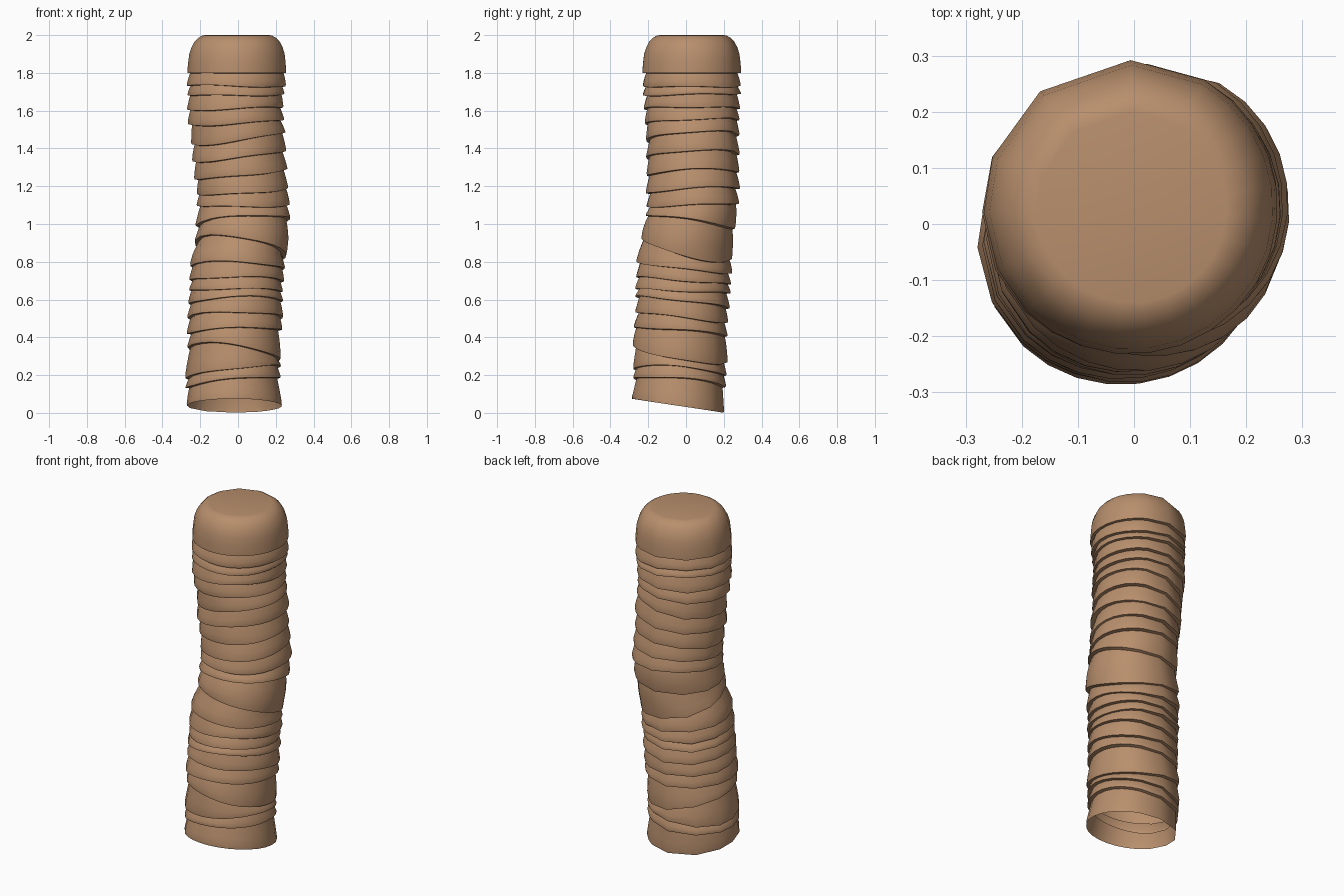
import bpy, bmesh, math, random
from mathutils import Vector

random.seed(4)
if "Cube" in bpy.data.objects:
    bpy.data.objects.remove(bpy.data.objects["Cube"], do_unlink=True)

# Seams of the wrapped cloth, bottom to top: height, rise toward +x, rise toward +y
SEAMS = [(.038, 0, -.037), (.16, .025, -.02), (.215, .03, -.02), (.315, -.035, -.045),
         (.43, .01, -.02), (.505, 0, -.03), (.585, .01, -.03), (.645, 0, -.012),
         (.70, 0, -.02), (.77, -.01, -.03), (.87, -.04, -.06), (1.01, .015, -.035),
         (1.10, 0, .01), (1.175, .015, .015), (1.265, .025, .01), (1.36, .03, .01),
         (1.455, .035, .015), (1.54, .015, .01), (1.61, .01, 0), (1.685, 0, .005),
         (1.73, -.005, 0), (1.80, 0, 0)]

# Bent centre line: height, x, y, radius
PATH = [(0, -.018, -.045, .248), (.2, -.027, -.033, .249), (.4, -.018, -.03, .25),
        (.6, -.012, -.018, .25), (.8, -.002, -.008, .252), (.95, .026, .012, .248),
        (1.1, .028, .036, .245), (1.4, .005, .036, .248), (1.6, -.014, .031, .254),
        (1.8, -.006, .03, .262), (2.01, -.004, .03, .262)]

# Uneven sides: fine at the front, coarse at the back left
ANGLES = [math.radians(a) for a in
          [*range(-135, 48, 13), 60, 90, 128, 160, 182, 205]]


def centre(z):
    """Smoothly interpolated x, y and radius at a height."""
    for low, high in zip(PATH, PATH[1:]):
        if z <= high[0]:
            t = max(0, (z - low[0]) / (high[0] - low[0]))
            t = t * t * (3 - 2 * t)
            return Vector(low[1:]).lerp(Vector(high[1:]), t)
    return Vector(PATH[-1][1:])


bm = bmesh.new()
rings = []


def add_ring(height, inset):
    """Add a ring; height and inset are functions of the angle."""
    ring = []
    for a in ANGLES:
        z = height(a)
        x, y, r = centre(z)
        r -= inset(a)
        ring.append(bm.verts.new((x + r * math.cos(a), y + r * math.sin(a), z)))
    rings.append(ring)


def seam_height(seam, wobble, phase):
    z, rise_x, rise_y = seam
    return lambda a: (z + rise_x * math.cos(a) + rise_y * math.sin(a)
                      + wobble * math.sin(3 * a + phase))


def ripple(base, amount, phase):
    return lambda a: base + amount * math.sin(2 * a + phase)


# Overlapping folds: flared lip below, narrowing to a tuck under the next lip
heights = [seam_height(s, .004 if 0 < i < len(SEAMS) - 1 else 0, random.uniform(0, 6))
           for i, s in enumerate(SEAMS)]
for low, high in zip(heights, heights[1:]):
    phase = random.uniform(0, 6)
    lip = ripple(0, .004, phase)
    add_ring(low, lip)
    for t, inset in ((.12, -.001), (.45, .005), (.75, .011), (.97, .017)):
        add_ring(lambda a, t=t: low(a) + t * (high(a) - low(a)),
                 ripple(inset, .003, phase + t))

# Rounded cap
for z, inset in ((1.80, 0), (1.815, 0), (1.86, .004), (1.90, .009), (1.935, .02),
                 (1.965, .036), (1.985, .055), (1.997, .076), (2.0, .092)):
    add_ring(lambda a: z, lambda a: inset)

# Skin the rings and close the top, leaving the bottom open
count = len(ANGLES)
for low, high in zip(rings, rings[1:]):
    for i in range(count):
        j = (i + 1) % count
        bm.faces.new((low[i], low[j], high[j], high[i]))
bm.faces.new(rings[-1])

mesh = bpy.data.meshes.new("wrapped_sleeve")
bm.to_mesh(mesh)
bm.free()
sleeve = bpy.data.objects.new("wrapped_sleeve", mesh)
bpy.context.collection.objects.link(sleeve)

# Tan cloth
COLOUR = (.48, .275, .152, 1)
cloth = bpy.data.materials.new("tan_cloth")
cloth.use_nodes = True
cloth.diffuse_color = COLOUR
shader = next(n for n in cloth.node_tree.nodes if n.type == "BSDF_PRINCIPLED")
shader.inputs["Base Color"].default_value = COLOUR
mesh.materials.append(cloth)

bpy.ops.object.select_all(action="DESELECT")
sleeve.select_set(True)
bpy.context.view_layer.objects.active = sleeve
bpy.ops.object.shade_smooth_by_angle(angle=math.radians(45))
